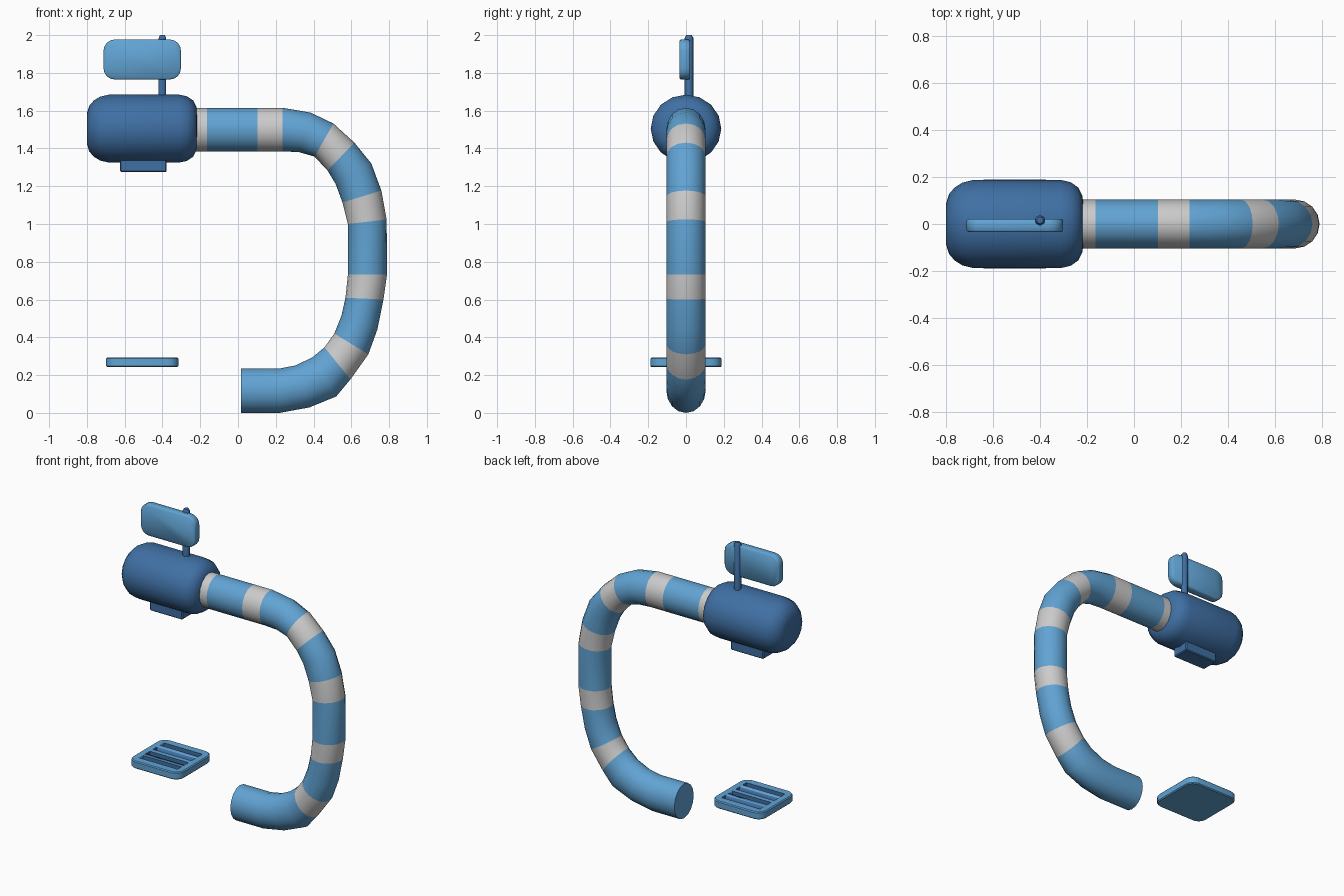
import bpy, bmesh
from math import sin, cos, tau, pi
from mathutils import Vector

if "Cube" in bpy.data.objects:
    bpy.data.objects.remove(bpy.data.objects["Cube"])


def material(name, rgb):
    m = bpy.data.materials.new(name)
    m.diffuse_color = (*rgb, 1)
    m.use_nodes = True
    m.node_tree.nodes["Principled BSDF"].inputs["Base Color"].default_value = m.diffuse_color
    return m


LIGHT = material("light_blue", (0.12, 0.37, 0.66))
DARK = material("dark_blue", (0.05, 0.16, 0.37))
WHITE = material("white", (0.85, 0.85, 0.83))


def finish(bm, name, mats, angle=0.7):
    bmesh.ops.recalc_face_normals(bm, faces=bm.faces[:])
    mesh = bpy.data.meshes.new(name)
    bm.to_mesh(mesh)
    bm.free()
    for m in mats:
        mesh.materials.append(m)
    ob = bpy.data.objects.new(name, mesh)
    bpy.context.collection.objects.link(ob)
    bpy.ops.object.select_all(action='DESELECT')
    ob.select_set(True)
    bpy.context.view_layer.objects.active = ob
    bpy.ops.object.shade_smooth_by_angle(angle=angle)
    return ob


def loft(name, rings, mats, mat_index=lambda i: 0, angle=0.7):
    """Skin a list of point rings and cap both ends."""
    bm = bmesh.new()
    rows = [[bm.verts.new(p) for p in ring] for ring in rings]
    n = len(rows[0])
    for i, (a, b) in enumerate(zip(rows, rows[1:])):
        for j in range(n):
            k = (j + 1) % n
            bm.faces.new((a[j], a[k], b[k], b[j])).material_index = mat_index(i)
    bm.faces.new(rows[0])
    bm.faces.new(rows[-1])
    return finish(bm, name, mats, angle)


def rounded(w, h, r, steps=4):
    """Outline of a rounded rectangle around the origin."""
    pts = []
    for c, (sx, sy) in enumerate([(1, 1), (-1, 1), (-1, -1), (1, -1)]):
        for s in range(steps + 1):
            a = (c + s / steps) * pi / 2
            pts.append((sx * (w / 2 - r) + r * cos(a), sy * (h / 2 - r) + r * sin(a)))
    return pts


def slab(name, w, h, r, depth, edge, place, angle):
    """Rounded plate with softened rims; place maps (u, v, t) to space."""
    levels = [(0, edge), (edge, 0), (depth - edge, 0), (depth, edge)]
    rings = [[place(u, v, t) for u, v in rounded(w - 2 * e, h - 2 * e, r - e)]
             for t, e in levels]
    return loft(name, rings, [LIGHT], angle=angle)


def box(name, centre, size, mat, bevel=0.0):
    bm = bmesh.new()
    bmesh.ops.create_cube(bm, size=1)
    for v in bm.verts:
        v.co = Vector(a * s + c for a, s, c in zip(v.co, size, centre))
    if bevel:
        bmesh.ops.bevel(bm, geom=bm.edges[:], offset=bevel, segments=1, affect='EDGES')
    return finish(bm, name, [mat], 0.5)


# Striped curved pipe: outer x, z and inner x, z of every ring
PATH = [
    (.015, 0, .015, .235), (.22, 0, .22, .235), (.378, .029, .304, .251),
    (.52, .087, .394, .294), (.595, .177, .458, .347), (.69, .31, .51, .42),
    (.738, .442, .548, .516), (.77, .60, .569, .61), (.789, .733, .582, .733),
    (.787, 1.024, .582, 1.0), (.759, 1.177, .553, 1.114), (.706, 1.32, .516, 1.214),
    (.616, 1.431, .474, 1.283), (.505, 1.532, .405, 1.357), (.384, 1.59, .325, 1.38),
    (.235, 1.615, .235, 1.385), (.103, 1.615, .103, 1.385),
    (-.164, 1.615, -.164, 1.385), (-.3, 1.615, -.3, 1.385)]
rings = []
for ox, oz, ix, iz in PATH:
    c = Vector(((ox + ix) / 2, 0, (oz + iz) / 2))
    half = Vector((ox, 0, oz)) - c
    rings.append([c + half * cos(tau * j / 16) + Vector((0, .104 * sin(tau * j / 16), 0))
                  for j in range(16)])
STRIPES = {4, 7, 9, 12, 15, 17}
loft("striped_pipe", rings, [LIGHT, WHITE], lambda i: int(i in STRIPES))

# Rounded barrel head: x position and radius
PROFILE = [(-.8, .085), (-.787, .127), (-.762, .156), (-.73, .176), (-.685, .187),
           (-.31, .187), (-.27, .178), (-.237, .155), (-.22, .12), (-.215, .085)]
loft("barrel_head", [[(x, r * sin(tau * j / 16), 1.505 + .96 * r * cos(tau * j / 16))
                      for j in range(16)] for x, r in PROFILE], [DARK], angle=1.0)

# Outlet block under the head
box("outlet_block", (-.501, 0, 1.33), (.247, .12, .11), DARK, .006)

# Lever rod and paddle above the head
loft("lever_rod", [[(-.4 + r * sin(tau * j / 6), .016 + r * cos(tau * j / 6), z)
                    for j in range(6)]
                   for z, r in [(1.6, .023), (1.985, .023), (2.0, .015)]], [DARK], angle=1.1)
slab("lever_paddle", .41, .212, .06, .055, .006,
     lambda u, v, t: (-.507 + u, -.034 + t, 1.871 + v), pi)

# Drain grate with dark slots cut into its top
grate = slab("drain_grate", .383, .377, .06, .051, .006,
             lambda u, v, t: (-.507 + u, v, .242 + t), 0.5)
grate.data.materials.append(DARK)
for i in range(4):
    y = (i - 1.5) * .075
    cutter = box(f"slot_cutter_{i}", (-.507, y, .29), (.29, .042, .05), DARK)
    cutter.hide_render = True
    cutter.hide_set(True)
    mod = grate.modifiers.new("slot", 'BOOLEAN')
    mod.object = cutter
    mod.solver = 'EXACT'
    mod.material_mode = 'TRANSFER'
